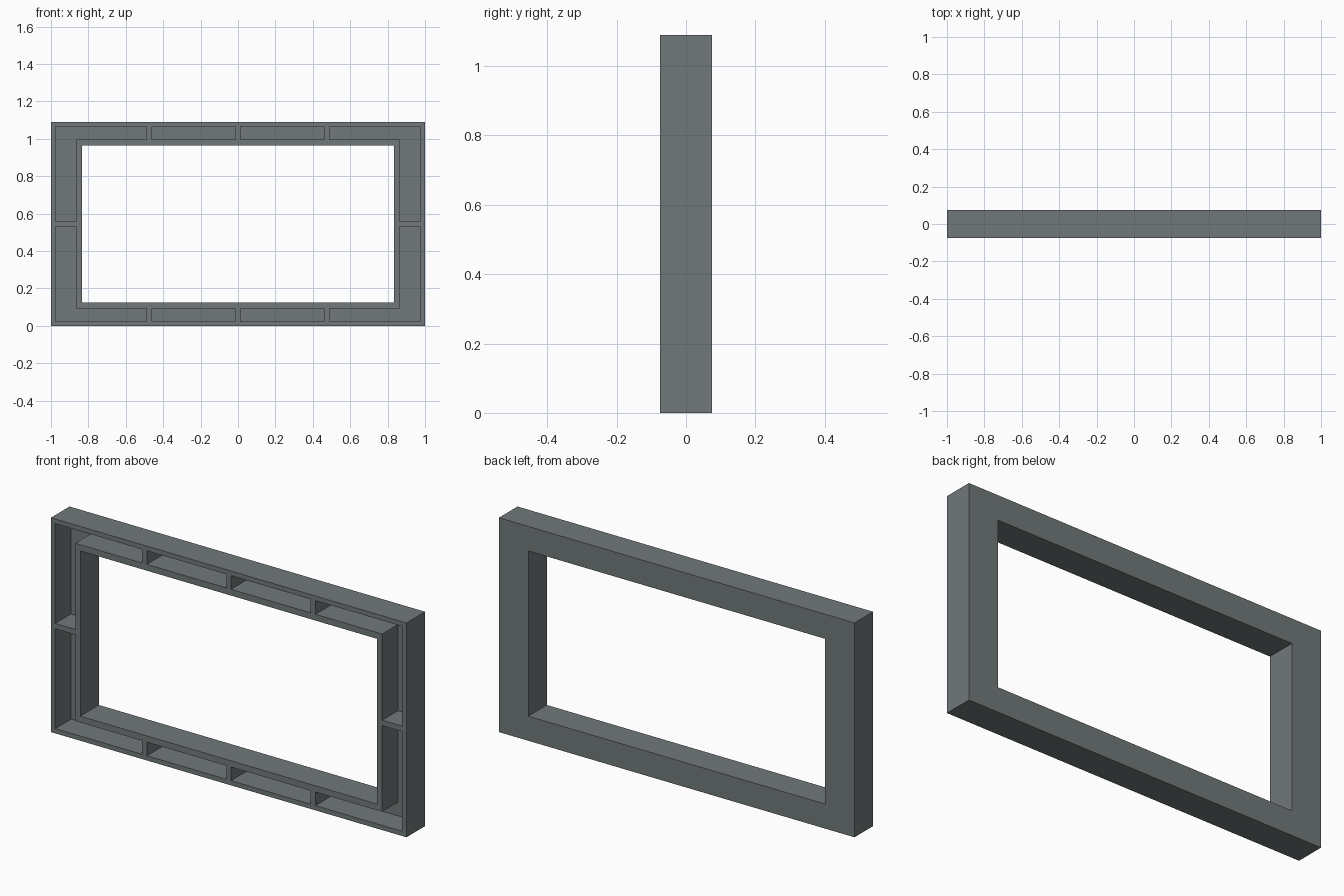
import bpy, bmesh

if "Cube" in bpy.data.objects:
    bpy.data.objects.remove(bpy.data.objects["Cube"])

HX, HZ, HY = 1.0, 0.545, 0.0745      # half width, half height, half depth
BACK = 0.022                         # thickness of the closed back wall


def add_prism(bm, points, y0, y1):
    """Extrude an (x, z) outline from y0 to y1."""
    face = bm.faces.new([bm.verts.new((x, y0, z + HZ)) for x, z in points])
    new = bmesh.ops.extrude_face_region(bm, geom=[face])["geom"]
    verts = [v for v in new if isinstance(v, bmesh.types.BMVert)]
    bmesh.ops.translate(bm, verts=verts, vec=(0, y1 - y0, 0))


def rect(x0, x1, z0, z1):
    return [(x0, z0), (x1, z0), (x1, z1), (x0, z1)]


def make_object(name, bm):
    bmesh.ops.recalc_face_normals(bm, faces=bm.faces[:])
    mesh = bpy.data.meshes.new(name)
    bm.to_mesh(mesh)
    bm.free()
    mesh.materials.append(grey)
    obj = bpy.data.objects.new(name, mesh)
    bpy.context.collection.objects.link(obj)
    return obj


grey = bpy.data.materials.new("dark grey")
grey.diffuse_color = (0.165, 0.19, 0.193, 1)
grey.use_nodes = True
grey.node_tree.nodes["Principled BSDF"].inputs["Base Color"].default_value = grey.diffuse_color

# Solid panel for the frame
bm = bmesh.new()
add_prism(bm, rect(-HX, HX, -HZ, HZ), -HY, HY)
frame = make_object("window_frame", bm)

# Cutter: the window opening plus the pockets open to the front
bm = bmesh.new()
add_prism(bm, rect(-0.835, 0.835, -0.42, 0.42), -0.2, 0.2)
corner = [(0.976, 0.521), (0.488, 0.521), (0.488, 0.452),
          (0.863, 0.452), (0.863, 0.0135), (0.976, 0.0135)]
middle = rect(0.013, 0.46, 0.452, 0.521)
for sx in (-1, 1):
    for sz in (-1, 1):
        for outline in (corner, middle):
            add_prism(bm, [(sx * x, sz * z) for x, z in outline],
                      -0.2, HY - BACK)
cutter = make_object("frame_cutter", bm)
cutter.hide_render = True
cutter.hide_viewport = True
cutter.display_type = 'WIRE'

cut = frame.modifiers.new("openings", 'BOOLEAN')
cut.operation = 'DIFFERENCE'
cut.solver = 'EXACT'
cut.object = cutter
